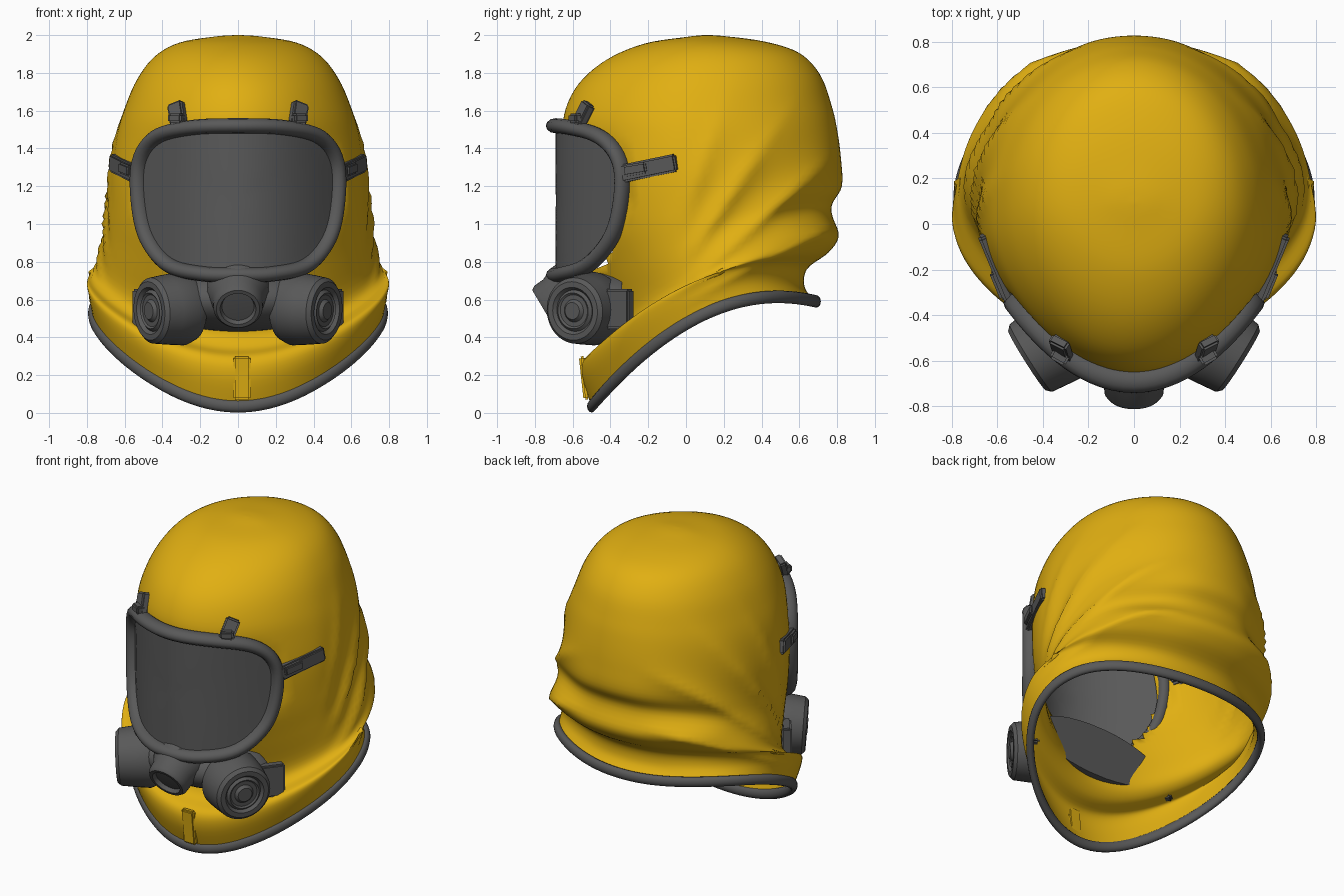
import bpy, bmesh, math
from mathutils import Vector, Matrix

if "Cube" in bpy.data.objects:
    bpy.data.objects.remove(bpy.data.objects["Cube"])

def material(name, rgb):
    m = bpy.data.materials.new(name)
    m.diffuse_color = (*rgb, 1)
    m.use_nodes = True
    m.node_tree.nodes["Principled BSDF"].inputs["Base Color"].default_value = m.diffuse_color
    return m

YELLOW = material("yellow_fabric", (0.75, 0.43, 0.006))
GREY = material("dark_grey_rubber", (0.1, 0.1, 0.1))

def finish(name, bm, mat, angle=40):
    bmesh.ops.recalc_face_normals(bm, faces=bm.faces)
    me = bpy.data.meshes.new(name)
    bm.to_mesh(me)
    bm.free()
    ob = bpy.data.objects.new(name, me)
    bpy.context.collection.objects.link(ob)
    me.materials.append(mat)
    bpy.context.view_layer.objects.active = ob
    ob.select_set(True)
    bpy.ops.object.shade_smooth_by_angle(angle=math.radians(angle))
    ob.select_set(False)
    return ob

def loft(rows, wrap_rows=False):
    """Skin closed rings into a bmesh."""
    bm = bmesh.new()
    vs = [[bm.verts.new(p) for p in r] for r in rows]
    n, m = len(rows), len(rows[0])
    for i in range(n if wrap_rows else n - 1):
        a, b = vs[i], vs[(i + 1) % n]
        for j in range(m):
            k = (j + 1) % m
            bm.faces.new((a[j], a[k], b[k], b[j]))
    return bm, vs

def catmull(pts, steps, closed=False):
    out, n = [], len(pts)
    get = lambda i: Vector(pts[i % n] if closed else pts[max(0, min(n - 1, i))])
    for i in range(n if closed else n - 1):
        p0, p1, p2, p3 = (get(i + k) for k in (-1, 0, 1, 2))
        for s in range(steps):
            t = s / steps
            out.append(0.5 * (2 * p1 + (p2 - p0) * t + (2 * p0 - 5 * p1 + 4 * p2 - p3) * t * t
                              + (3 * p1 - p0 - 3 * p2 + p3) * t ** 3))
    if not closed:
        out.append(get(n - 1))
    return out

def sweep(name, path, normals, ra, rb, mat, sides=12):
    """Elliptical tube round a closed path: ra across, rb along the normal."""
    rows, n = [], len(path)
    for i, p in enumerate(path):
        t = (path[(i + 1) % n] - path[i - 1]).normalized()
        b = t.cross(normals[i]).normalized()
        c = b.cross(t)
        rows.append([p + b * ra * math.cos(2 * math.pi * k / sides)
                     + c * rb * math.sin(2 * math.pi * k / sides) for k in range(sides)])
    return finish(name, loft(rows, True)[0], mat, 60)

def lathe(name, profile, loc, axis, mat, sides=40):
    rows = [[(max(r, 1e-4) * math.cos(2 * math.pi * k / sides),
              max(r, 1e-4) * math.sin(2 * math.pi * k / sides), h) for k in range(sides)]
            for r, h in profile]
    bm, _ = loft(rows)
    bmesh.ops.remove_doubles(bm, verts=bm.verts, dist=0.0005)
    rot = Vector(axis).to_track_quat('Z', 'Y').to_matrix().to_4x4()
    bm.transform(Matrix.Translation(loc) @ rot)
    return finish(name, bm, mat, 35)

def block(name, a, b, width, thick, side, mat):
    """Bevelled bar from a to b; side is its thin direction."""
    a, b = Vector(a), Vector(b)
    x = (b - a).normalized()
    y = x.cross(Vector(side)).normalized()
    z = x.cross(y)
    bm = bmesh.new()
    bmesh.ops.create_cube(bm, size=1)
    bmesh.ops.scale(bm, vec=((b - a).length, width, thick), verts=bm.verts)
    bmesh.ops.bevel(bm, geom=bm.edges[:], offset=0.01, segments=2, affect='EDGES')
    bm.transform(Matrix.Translation((a + b) / 2) @ Matrix((x, y, z)).transposed().to_4x4())
    return finish(name, bm, mat)

def ramp(v, lo, hi):
    t = max(0, min(1, (v - lo) / (hi - lo)))
    return t * t * (3 - 2 * t)

# visor outline and its curved surface
half = [(0, 1.52), (.25, 1.51), (.43, 1.46), (.515, 1.33), (.52, 1.12), (.475, .92),
        (.36, .78), (.18, .735), (0, .73)]
outline = catmull(half + [(-x, z) for x, z in half[-2:0:-1]], 6, True)
visor_y = lambda x: -0.69 + 1.28 * x * x

def in_outline(x, z, s):
    x, z = x / s, (z - 1.13) / s + 1.13
    inside = False
    for i, p in enumerate(outline):
        q = outline[i - 1]
        if (p[1] > z) != (q[1] > z) and x < (q[0] - p[0]) * (z - p[1]) / (q[1] - p[1]) + p[0]:
            inside = not inside
    return inside

# hood sections: front y, front z, back y, back z, half width, lift at the sides
sections = [(-.50, .035, .69, .59, .77, .21), (-.55, .19, .63, .66, .79, .20),
            (-.535, .29, .64, .76, .80, .17), (-.43, .35, .75, .85, .78, .14),
            (-.40, .46, .79, .95, .75, .10), (-.49, .70, .77, 1.09, .715, .05),
            (-.59, .95, .825, 1.2, .70, .02), (-.63, 1.2, .82, 1.35, .685, 0),
            (-.645, 1.42, .80, 1.5, .65, 0), (-.645, 1.58, .77, 1.63, .605, 0),
            (-.57, 1.74, .71, 1.79, .535, 0), (-.42, 1.87, .60, 1.905, .44, 0),
            (-.22, 1.955, .42, 1.965, .31, 0), (0, 1.99, .2, 1.995, .12, 0),
            (.09, 2.0, .11, 2.0, .01, 0)]
N = 112

def ring(sec):
    fy, fz, by, bz, w, lift = sec
    pts = []
    for k in range(N):
        a = 2 * math.pi * k / N
        c, s = math.cos(a), math.sin(a)
        x = w * s * (1 - (.12 * c * c if c > 0 else 0))
        y = (fy + by) / 2 + (fy - by) / 2 * c
        z = (fz + bz) / 2 + (fz - bz) / 2 * c + lift * s * s
        # fanned cloth folds on the sides and towards the back
        theta = math.atan2(z - .45, y + .25)
        m = ramp(y, -.1, .15) * ramp(abs(x), .15, .5) * math.exp(-((z - 1.1) / .35) ** 2)
        d = .022 * m * (1 - 2 * abs(math.sin(theta * 13)) ** .7)
        # drooping roll across the nape
        d += .02 * ramp(y, .3, .7) * math.exp(-((z - .93 - .1 * x * x) / .07) ** 2)
        n = Vector((x, y - .1, 0)).normalized() if w > .05 else Vector()
        p = Vector((x, y, z)) + n * d
        if y < 0 and in_outline(p.x, p.z, 1.06):
            p.y = max(p.y, visor_y(p.x) + .025)
        pts.append(p)
    return pts

# hood with a face opening behind the visor
bm, vs = loft([ring(s) for s in catmull(sections, 5)])
bm.faces.new(vs[-1])
bm.faces.ensure_lookup_table()
hole = [f for f in bm.faces if f.calc_center_median().y < 0
        and in_outline(f.calc_center_median().x, f.calc_center_median().z, .94)]
bmesh.ops.delete(bm, geom=hole, context='FACES')
hood = finish("hood", bm, YELLOW, 60)
sol = hood.modifiers.new("cloth_thickness", 'SOLIDIFY')
sol.thickness, sol.offset = .015, -1

# rubber hem round the neck opening
path = ring(sections[0])
sweep("neck_hem", path, [Vector((p.x, p.y - .1, 0)).normalized() for p in path], .033, .024, GREY)

# collar closing tab at the front
block("collar_tab", (.02, -.525, .07), (.02, -.55, .30), .09, .035, (0, 1, 0), YELLOW)

# visor pane
rows = [[(x * s, visor_y(x * s), 1.13 + (z - 1.13) * s) for x, z in outline]
        for s in (1, .85, .7, .55, .4, .25, .1)]
bm, vs = loft(rows)
bm.faces.new(vs[-1])
finish("visor_pane", bm, GREY, 60)

# visor frame
path = [Vector((x, visor_y(x), z)) for x, z in outline]
sweep("visor_frame", path, [Vector((2.56 * p.x, -1, 0)).normalized() for p in path],
      .04, .052, GREY)

# chin piece, flat at the back
bm = bmesh.new()
bmesh.ops.create_uvsphere(bm, u_segments=40, v_segments=20, radius=1)
for v in bm.verts:
    v.co = Vector((v.co.x * .48, min(-.36 + v.co.y * .32, -.34), .6 + v.co.z * .17))
finish("chin_piece", bm, GREY, 50)

# central outlet valve
lathe("outlet_valve", [(0, -.02), (.085, -.025), (.095, 0), (.115, 0), (.13, -.02), (.135, -.08),
                       (.165, -.14), (.17, -.22), (0, -.25)],
      (0, -.755, .55), (0, -.84, -.5), GREY)

# paired filters, cheek plates and strap buckles
for s, side in ((-1, "left"), (1, "right")):
    lathe("filter_" + side,
          [(0, .005), (.045, .005), (.06, -.012), (.085, -.012), (.095, -.004), (.11, -.018),
           (.125, 0), (.155, 0), (.175, -.02), (.185, -.1), (.195, -.2), (.175, -.25),
           (.11, -.29), (0, -.29)],
          (s * .47, -.6, .54), (s * .84, -.53, -.06), GREY)
    block("cheek_plate_" + side, (s * .40, -.47, .55), (s * .54, -.29, .55), .21, .06,
          (s * .8, -.6, 0), GREY)
    block("side_strap_" + side, (s * .545, -.34, 1.265), (s * .665, -.05, 1.325), .095, .045,
          (s, -.4, 0), GREY)
    block("side_buckle_" + side, (s * .55, -.32, 1.28), (s * .60, -.2, 1.30), .06, .08,
          (s, -.4, 0), GREY)
    block("top_strap_" + side, (s * .31, -.58, 1.51), (s * .33, -.515, 1.64), .09, .05,
          (s * .5, -1, 0), GREY)
    block("top_buckle_" + side, (s * .29, -.60, 1.56), (s * .36, -.56, 1.56), .05, .06,
          (s * .5, -1, 0), GREY)
